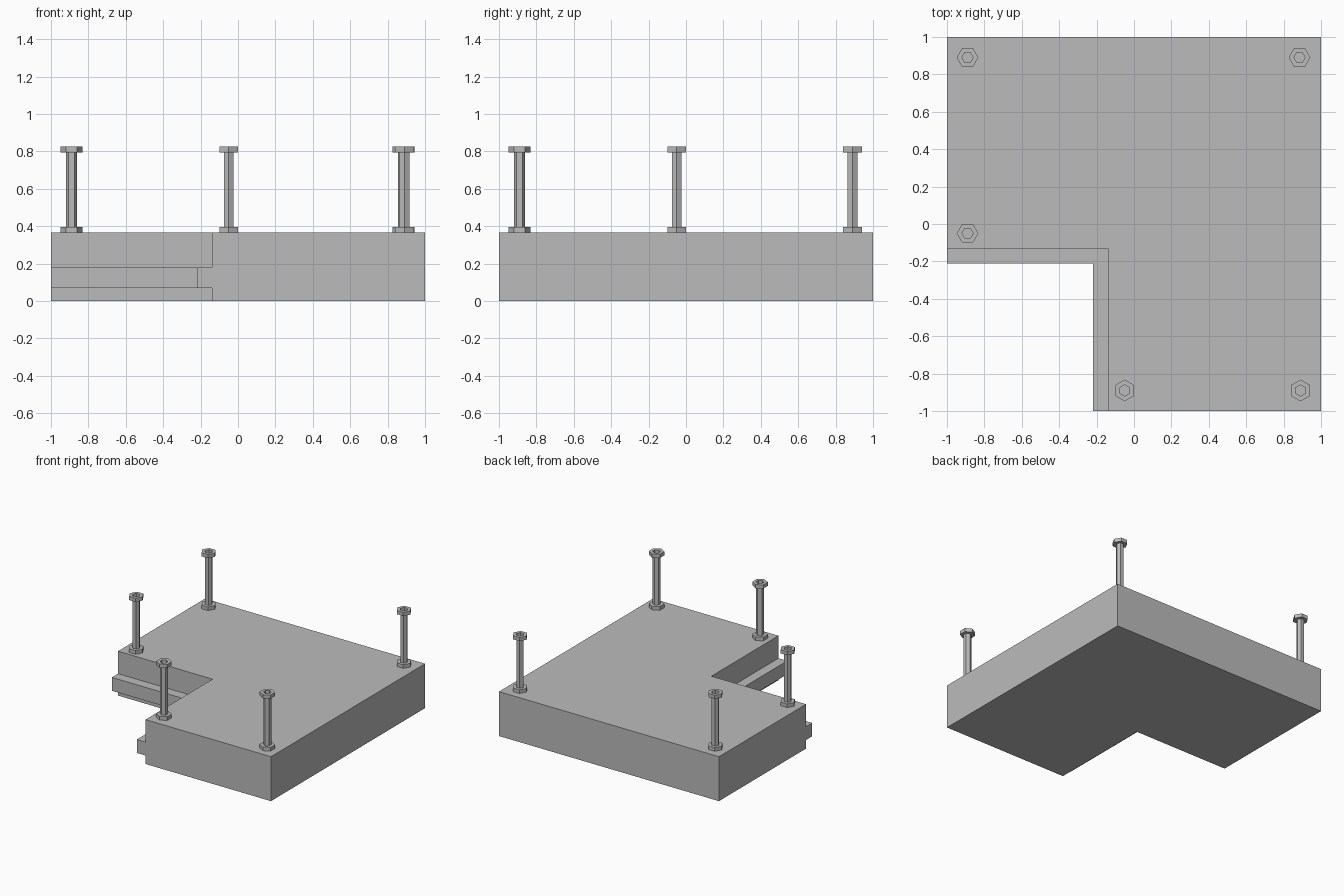
import bpy
import bmesh
from math import cos, sin, pi

cube = bpy.data.objects.get("Cube")
if cube:
    bpy.data.objects.remove(cube)

grey = bpy.data.materials.new("plain grey")
grey.use_nodes = True
colour = (0.5, 0.5, 0.5, 1)
grey.diffuse_color = colour
grey.node_tree.nodes["Principled BSDF"].inputs["Base Color"].default_value = colour


def finish(name, bm):
    mesh = bpy.data.meshes.new(name)
    bmesh.ops.recalc_face_normals(bm, faces=bm.faces)
    bm.to_mesh(mesh)
    bm.free()
    mesh.materials.append(grey)
    obj = bpy.data.objects.new(name, mesh)
    bpy.context.collection.objects.link(obj)
    return obj


def bridge(bm, a, b):
    return [bm.faces.new((a[i], a[(i + 1) % len(a)], b[(i + 1) % len(b)], b[i]))
            for i in range(len(a))]


# L-shaped slab, with a tongue along the two inner walls of the notch
def l_ring(bm, inset, z):
    x, y = inset
    outline = [(-1, y), (x, y), (x, -1), (1, -1), (1, 1), (-1, 1)]
    return [bm.verts.new((px, py, z)) for px, py in outline]


wall, tongue = (-0.14, -0.13), (-0.22, -0.21)
levels = [(wall, 0), (wall, 0.07), (tongue, 0.07),
          (tongue, 0.18), (wall, 0.18), (wall, 0.365)]
bm = bmesh.new()
rings = [l_ring(bm, inset, z) for inset, z in levels]
for low, high in zip(rings, rings[1:]):
    bridge(bm, low, high)
bm.faces.new(rings[0])
bm.faces.new(rings[-1])
# Remove zero-area joins where the outer walls are continuous
bmesh.ops.remove_doubles(bm, verts=bm.verts, dist=0.0001)
bmesh.ops.dissolve_limit(bm, angle_limit=0.01, verts=bm.verts, edges=bm.edges)
finish("l_shaped_base", bm)


# Hollow hexagonal posts with a flange at each end
def post(name, x, y, turn):
    flange, shaft = 0.058, 0.03
    profile = [(flange, 0.365), (flange, 0.395), (shaft, 0.395), (shaft, 0.795),
               (flange, 0.795), (flange, 0.825), (shaft, 0.825), (shaft, 0.795)]
    bm = bmesh.new()
    loops = [[bm.verts.new((r * cos(turn + i * pi / 3), r * sin(turn + i * pi / 3), z))
              for i in range(6)] for r, z in profile]
    for low, high in zip(loops, loops[1:]):
        bridge(bm, low, high)
    finish(name, bm).location = (x, y, 0)


post("back_right_post", -0.89, 0.89, 0)
post("back_left_post", 0.885, 0.89, 0)
post("middle_right_post", -0.89, -0.05, 0)
post("front_middle_post", -0.05, -0.89, pi / 6)
post("front_left_post", 0.89, -0.89, pi / 6)
